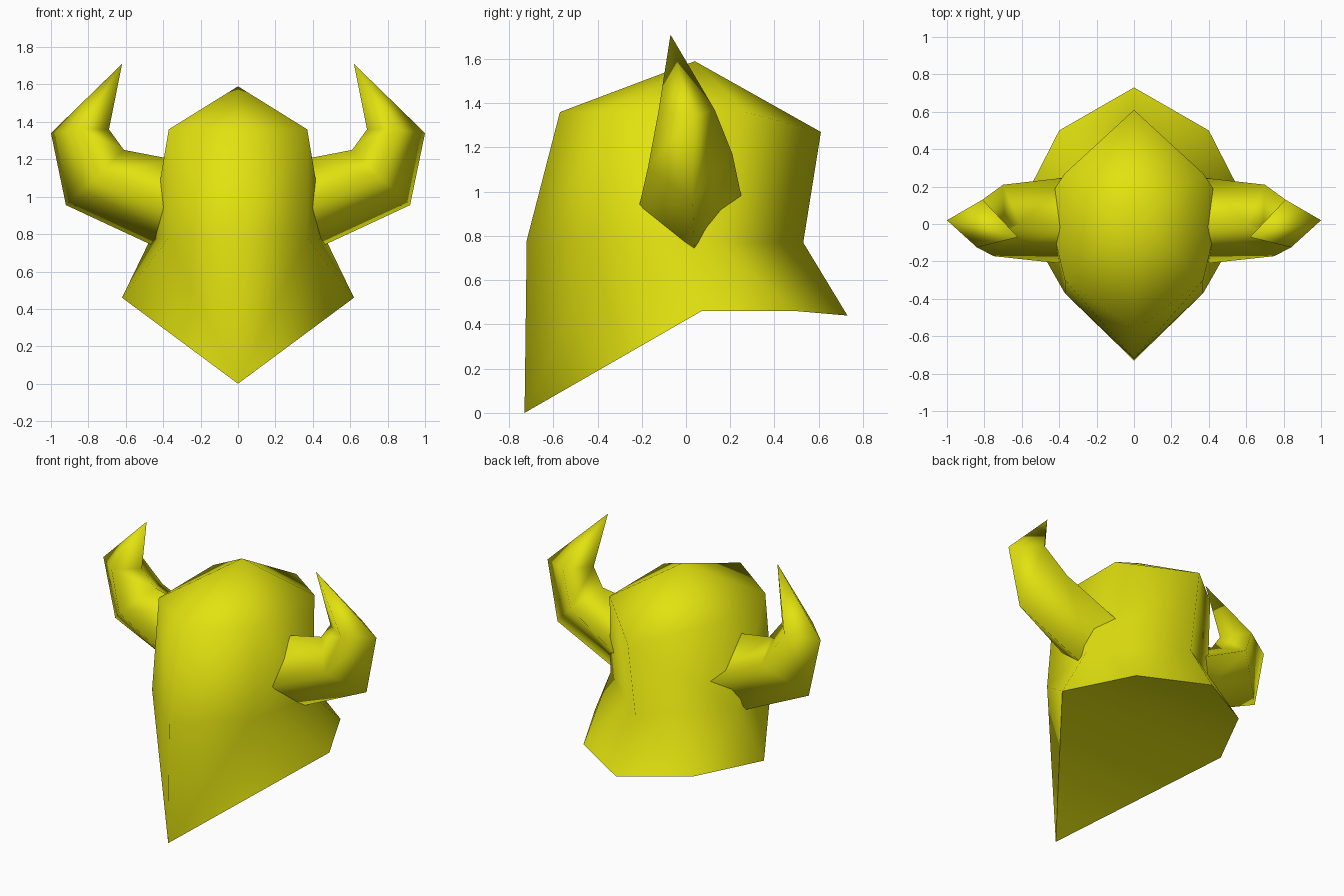
import bpy

if "Cube" in bpy.data.objects:
    bpy.data.objects.remove(bpy.data.objects["Cube"])

yellow = bpy.data.materials.new("yellow")
yellow.diffuse_color = (0.76, 0.76, 0.005, 1)
yellow.use_nodes = True
yellow.node_tree.nodes["Principled BSDF"].inputs["Base Color"].default_value = yellow.diffuse_color


def build(name, verts, faces):
    mesh = bpy.data.meshes.new(name)
    mesh.from_pydata(verts, [], faces)
    mesh.materials.append(yellow)
    mesh.shade_smooth()
    obj = bpy.data.objects.new(name, mesh)
    bpy.context.collection.objects.link(obj)
    return obj


def skin(rings, sides, tip, flips=((), ())):
    """Triangulated bands between closed rings, then a fan to one tip."""
    verts = [v for ring in rings for v in ring] + [tip]
    faces = []
    for r in range(len(rings) - 1):
        for i in range(sides):
            j = (i + 1) % sides
            a, b = r * sides + i, r * sides + j
            c, d = b + sides, a + sides
            if i in flips[r]:
                faces += [(a, b, d), (b, c, d)]
            else:
                faces += [(a, b, c), (a, c, d)]
    base = (len(rings) - 1) * sides
    faces += [(base + i, base + (i + 1) % sides, len(verts) - 1) for i in range(sides)]
    return verts, faces


def six(front, front_side, back_side, back):
    """Symmetric six-point ring, counter-clockwise from the front."""
    mirror = lambda p: (-p[0], p[1], p[2])
    return [front, front_side, back_side, back, mirror(back_side), mirror(front_side)]


# Helmet shell: rim, waist, brow, crown point
shell = [
    six((0, -.73, 0), (.62, .07, .46), (.40, .50, .46), (0, .73, .44)),
    six((0, -.72, .78), (.37, -.37, .78), (.47, .12, .77), (0, .53, .77)),
    six((0, -.57, 1.36), (.37, -.30, 1.36), (.37, .27, 1.36), (0, .61, 1.27)),
]
build("helmet_shell", *skin(shell, 6, (0, .04, 1.59), flips=((3, 4, 5), (1, 3, 5))))

# Closed underside: sloping front triangle and level back, sharp against the shell
build("helmet_underside", shell[0], [(0, 5, 1), (1, 5, 4, 2), (2, 4, 3)])

# Four-sided horns: root inside the shell, bend, elbow, tip
horn = [
    [(.35, .04, .69), (.35, .25, .98), (.35, -.02, 1.20), (.35, -.215, .92)],
    [(.92, .03, .955), (.70, .21, 1.17), (.61, 0, 1.25), (.75, -.172, 1.11)],
    [(1.0, .02, 1.34), (.81, .13, 1.37), (.69, -.02, 1.36), (.84, -.125, 1.36)],
]
for side, name in ((1, "right_horn"), (-1, "left_horn")):
    rings = [[(side * x, y, z) for x, y, z in ring] for ring in horn]
    verts, faces = skin(rings, 4, (side * .62, -.07, 1.71))
    if side < 0:
        faces = [f[::-1] for f in faces]
    build(name, verts, faces)
